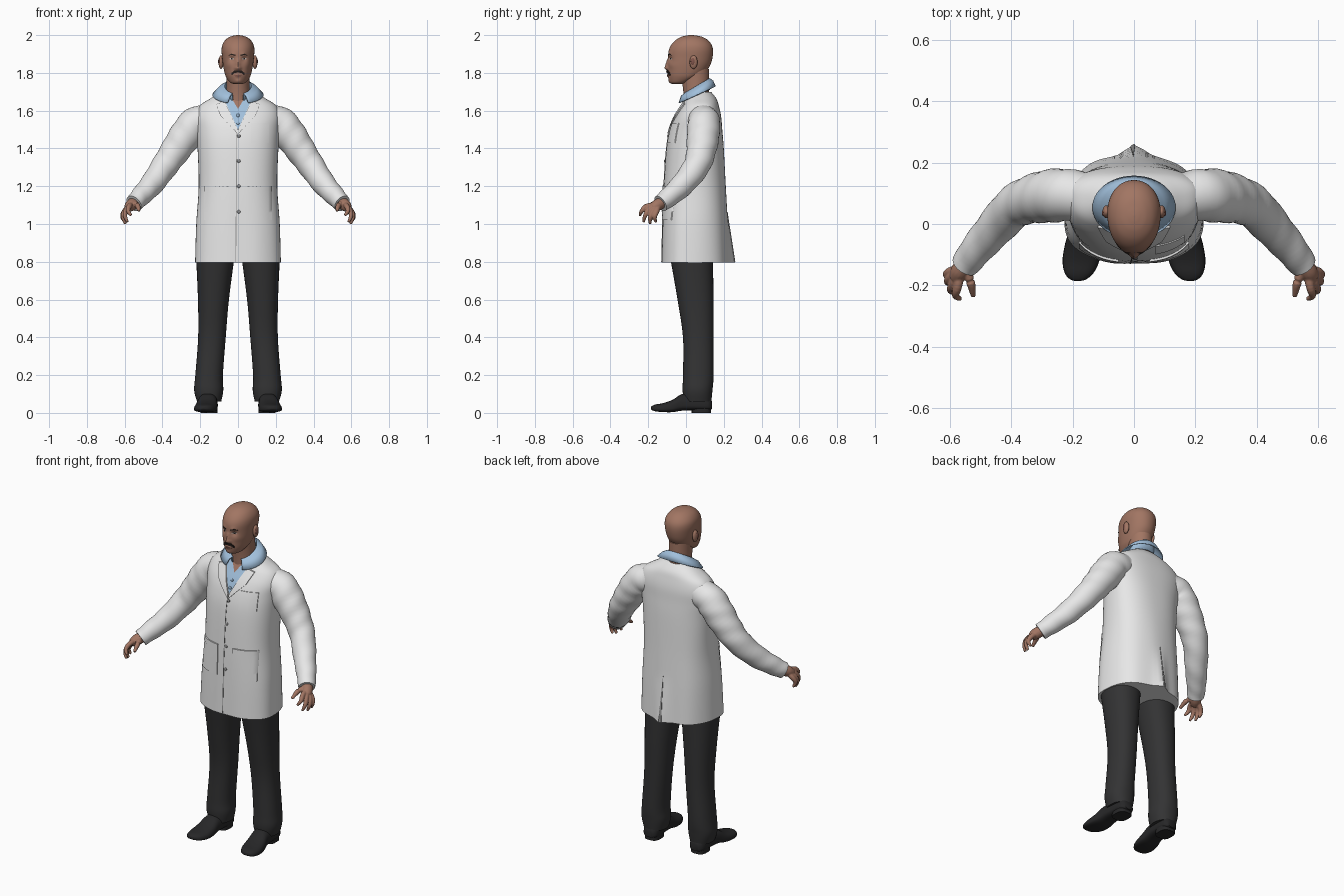
import bpy, bmesh, math
from mathutils import Vector
from mathutils.bvhtree import BVHTree

if "Cube" in bpy.data.objects:
    bpy.data.objects.remove(bpy.data.objects["Cube"])


def material(name, r, g, b):
    m = bpy.data.materials.new(name)
    m.use_nodes = True
    m.diffuse_color = (r, g, b, 1)
    node = next(n for n in m.node_tree.nodes if n.type == "BSDF_PRINCIPLED")
    node.inputs["Base Color"].default_value = (r, g, b, 1)
    node.inputs["Roughness"].default_value = 0.8
    return m


WHITE = material("coat white", .8, .8, .8)
BLUE = material("shirt blue", .36, .53, .72)
SKIN = material("skin", .36, .18, .125)
LIP = material("lip", .22, .09, .07)
TROUSER = material("trouser charcoal", .033, .033, .034)
LEATHER = material("shoe black", .02, .02, .021)
HAIR = material("hair dark", .02, .014, .012)
GREY = material("button grey", .3, .3, .3)


def smooth_path(pts, steps):
    """Catmull-Rom interpolation through rows of numbers."""
    out, last = [], len(pts) - 1
    for i in range(last):
        four = pts[max(i - 1, 0)], pts[i], pts[i + 1], pts[min(i + 2, last)]
        for k in range(steps):
            t = k / steps
            out.append([.5 * (2*q + (r - p)*t + (2*p - 5*q + 4*r - s)*t*t
                              + (3*q - p - 3*r + s)*t**3) for p, q, r, s in zip(*four)])
    return out + [list(pts[last])]


def skin_rings(bm, rings):
    rows = [[bm.verts.new(p) for p in ring] for ring in rings]
    for a, b in zip(rows, rows[1:]):
        for i in range(len(a)):
            j = (i + 1) % len(a)
            bm.faces.new((a[i], a[j], b[j], b[i]))
    bm.faces.new(rows[0])
    bm.faces.new(rows[-1])


def oval(z, cx, rx, yf, yb, ym, n, power):
    """Horizontal section with its own front, back and widest depth."""
    ring = []
    for i in range(n):
        a = math.tau * i / n
        c, s = math.cos(a), math.sin(a)
        x = math.copysign(abs(c) ** power, c) * rx
        y = math.copysign(abs(s) ** power, s) * (yb - ym if s > 0 else ym - yf)
        ring.append((cx + x, ym + y, z))
    return ring


def body(bm, rows, n=48, steps=6, power=1.0):
    skin_rings(bm, [oval(*r, n, power) for r in smooth_path(rows, steps)])


def tube(bm, pts, n=20, steps=5, ripple=0):
    rows, rings = smooth_path(pts, steps), []
    for i, (x, y, z, r) in enumerate(rows):
        a, b = rows[max(i - 1, 0)], rows[min(i + 1, len(rows) - 1)]
        t = (Vector(b[:3]) - Vector(a[:3])).normalized()
        u = t.cross(Vector((.3, 1, .2))).normalized()
        w = u.cross(t)
        ring = []
        for k in range(n):
            g = math.tau * k / n
            rr = r * (1 + ripple * math.sin(i * 1.3 + 2 * g))
            ring.append(Vector((x, y, z)) + rr * (math.cos(g) * u + math.sin(g) * w))
        rings.append(ring)
    skin_rings(bm, rings)


def finish(bm, name, *mats):
    bmesh.ops.recalc_face_normals(bm, faces=bm.faces)
    for f in bm.faces:
        f.smooth = True
    me = bpy.data.meshes.new(name)
    bm.to_mesh(me)
    bm.free()
    me.set_sharp_from_angle(angle=math.radians(50))
    for m in mats:
        me.materials.append(m)
    ob = bpy.data.objects.new(name, me)
    bpy.context.collection.objects.link(ob)
    return ob


def plate(name, outline, tree, mat, lift, grid=.02, facing=1, side=1):
    """Thin patch draped on a surface; facing 1 is the front, -1 the back."""
    bm = bmesh.new()
    bm.faces.new([bm.verts.new((x * side, 0, z)) for x, z in outline])
    for axis in (0, 2):
        vals = [v.co[axis] for v in bm.verts]
        for k in range(math.ceil(min(vals) / grid), math.floor(max(vals) / grid) + 1):
            co, no = Vector(), Vector()
            co[axis], no[axis] = k * grid, 1
            bmesh.ops.bisect_plane(bm, geom=bm.verts[:] + bm.edges[:] + bm.faces[:],
                                   plane_co=co, plane_no=no)
    for v in bm.verts:
        hit = tree.ray_cast(Vector((v.co.x, -facing, v.co.z)), Vector((0, facing, 0)))[0]
        if hit is None:
            hit = tree.find_nearest(Vector((v.co.x, -.1 * facing, v.co.z)))[0]
        v.co.y = hit.y + .003 * facing
    new = bmesh.ops.extrude_face_region(bm, geom=bm.faces[:])["geom"]
    bmesh.ops.translate(bm, vec=(0, -facing * (lift + .003), 0),
                        verts=[g for g in new if isinstance(g, bmesh.types.BMVert)])
    return finish(bm, name, mat)


def ball(name, loc, scale, mat):
    bm = bmesh.new()
    bmesh.ops.create_uvsphere(bm, u_segments=20, v_segments=12, radius=1)
    for v in bm.verts:
        v.co = Vector(loc) + Vector(a * b for a, b in zip(v.co, scale))
    return finish(bm, name, mat)


# Coat body, with the open neckline cut cleanly into its front
bm = bmesh.new()
body(bm, [(.795, 0, .227, -.13, .228, .01), (1.0, 0, .221, -.125, .22, .02),
          (1.2, 0, .208, -.118, .21, .04), (1.4, 0, .214, -.104, .2, .06),
          (1.5, 0, .222, -.085, .192, .08), (1.57, 0, .228, -.058, .186, .09),
          (1.625, 0, .205, -.026, .174, .09), (1.665, 0, .145, -.004, .16, .08),
          (1.7, 0, .088, .012, .132, .07)], n=72, power=.84)
for v in bm.verts:
    x, y, z = v.co
    if y > .1:
        v.co.y += .028 * math.exp(-(x / .035) ** 2) * max(0, (1.05 - z) / .25)
    if z < 1.35:
        v.co.y += .005 * math.sin(38 * x + 1) * (1.35 - z) * (1 if y > .1 else .5)
NECKLINES = ((1.5, .46), (1.61, .62))
for base, slope in NECKLINES:
    for s in (1, -1):
        near = [f for f in bm.faces if f.calc_center_median().y < .06
                and f.calc_center_median().z > 1.45]
        geom = set(near) | {e for f in near for e in f.edges} | {v for f in near for v in f.verts}
        bmesh.ops.bisect_plane(bm, geom=list(geom), plane_co=(0, 0, base),
                               plane_no=(s, 0, -slope))
for f in bm.faces:
    c = f.calc_center_median()
    if c.y < .06:
        f.material_index = sum(abs(c.x) < k * (c.z - b) for b, k in NECKLINES)
coat_tree = BVHTree.FromBMesh(bm)
finish(bm, "coat_body", WHITE, BLUE, SKIN)

# Coat details
plate("coat_opening", [(-.014, .8), (-.01, .8), (-.004, 1.49), (-.008, 1.49)],
      coat_tree, GREY, .002)
plate("back_vent", [(-.012, .8), (.004, .8), (-.002, 1.06)], coat_tree, GREY, .003, facing=-1)
plate("chest_pocket", [(.07, 1.43), (.165, 1.43), (.165, 1.535), (.07, 1.535)],
      coat_tree, WHITE, .004)
for s, label in ((1, "left"), (-1, "right")):
    plate(label + "_lapel", [(.002, 1.478), (.004, 1.505), (.07, 1.648), (.118, 1.635),
                             (.092, 1.572)], coat_tree, WHITE, .008, side=s)
    plate(label + "_pocket", [(.05, 1.02), (.18, 1.02), (.18, 1.2), (.05, 1.2)],
          coat_tree, WHITE, .005, side=s)
    plate(label + "_pocket_trim", [(.05, 1.172), (.18, 1.172), (.18, 1.2), (.05, 1.2)],
          coat_tree, WHITE, .008, side=s)
for z, x, mat in ((1.466, .004, GREY), (1.333, .004, GREY), (1.2, .004, GREY),
                  (1.065, .004, GREY), (1.535, 0, BLUE), (1.575, 0, BLUE)):
    y = coat_tree.ray_cast(Vector((x, -1, z)), Vector((0, 1, 0)))[0].y
    ball("button", (x, y - .002, z), (.009, .004, .009), mat)

# Folded shirt collar, open at the throat
bm = bmesh.new()
rows = []
for rx, ry, z, drop in ((.07, .068, 1.68, .03), (.072, .072, 1.728, .042),
                        (.1, .087, 1.715, .042), (.134, .1, 1.682, .045)):
    row = []
    for i in range(41):
        a = math.radians(-156 + 7.8 * i)
        row.append(bm.verts.new((rx * math.sin(a), .055 + ry * math.cos(a),
                                 z + drop * math.cos(a))))
    rows.append(row)
for a, b in zip(rows, rows[1:]):
    for i in range(40):
        bm.faces.new((a[i], a[i + 1], b[i + 1], b[i]))
collar = finish(bm, "shirt_collar", BLUE)
mod = collar.modifiers.new("thickness", "SOLIDIFY")
mod.thickness, mod.offset = .006, 0

# Neck and head; soft bumps (x, z, radius, push) shape the face
bm = bmesh.new()
body(bm, [(1.6, 0, .07, -.01, .13, .06), (1.7, 0, .062, -.014, .122, .055),
          (1.82, 0, .062, -.03, .122, .05)], n=32)
finish(bm, "neck", SKIN)
bm = bmesh.new()
body(bm, [(1.742, 0, .026, -.072, -.01, -.04), (1.75, 0, .043, -.084, .01, -.03),
          (1.775, 0, .062, -.093, .06, 0), (1.8, 0, .071, -.096, .1, .01),
          (1.84, 0, .079, -.096, .128, .02), (1.88, 0, .084, -.095, .14, .03),
          (1.92, 0, .087, -.091, .143, .035), (1.95, 0, .082, -.077, .135, .035),
          (1.975, 0, .066, -.053, .114, .03), (1.991, 0, .043, -.024, .085, .028),
          (1.998, 0, .02, .004, .052, .028), (2.0, 0, .003, .025, .031, .028)],
     n=80, steps=8, power=.95)
BUMPS = [(0, 1.828, .013, .017), (0, 1.848, .011, .01), (0, 1.865, .01, .006),
         (0, 1.757, .02, .006), (0, 1.786, .014, .004), (0, 1.771, .01, -.004)]
for s in (1, -1):
    BUMPS += [(.033 * s, 1.874, .014, -.009), (.03 * s, 1.896, .013, .005),
              (.05 * s, 1.84, .018, .004), (.012 * s, 1.824, .007, .005)]
for v in bm.verts:
    if v.co.y < 0:
        x, z = v.co.x, v.co.z
        v.co.y -= sum(p * math.exp(-((x - bx)**2 + (z - bz)**2) / r**2)
                      for bx, bz, r, p in BUMPS)
head_tree = BVHTree.FromBMesh(bm)
finish(bm, "head", SKIN)

# Face details
plate("mouth", [(-.024, 1.784), (0, 1.779), (.024, 1.784), (0, 1.791)],
      head_tree, LIP, .002, .006)
for s, label in ((1, "left"), (-1, "right")):
    plate(label + "_moustache", [(0, 1.802), (.02, 1.799), (.035, 1.786), (.034, 1.8),
                                 (.018, 1.814), (0, 1.813)], head_tree, HAIR, .006, .006, side=s)
    plate(label + "_eyebrow", [(.014, 1.889), (.03, 1.895), (.052, 1.892), (.034, 1.902),
                               (.014, 1.896)], head_tree, HAIR, .002, .006, side=s)
    plate(label + "_eye", [(.02, 1.874), (.033, 1.869), (.046, 1.875), (.033, 1.88)],
          head_tree, WHITE, .002, .005, side=s)
    plate(label + "_iris", [(.029, 1.87), (.037, 1.87), (.038, 1.879), (.028, 1.879)],
          head_tree, HAIR, .003, .005, side=s)
    ball(label + "_ear", (.09 * s, .04, 1.857), (.013, .021, .036), SKIN)
    ball(label + "_ear_hollow", (.099 * s, .036, 1.86), (.006, .011, .02), LIP)

# Limbs, made for each side
FINGERS = [((.575, -.205, 1.095), (.565, -.245, 1.045)), ((.588, -.19, 1.082), (.585, -.225, 1.01)),
           ((.597, -.172, 1.072), (.595, -.19, 1.0)), ((.6, -.155, 1.068), (.6, -.16, 1.01))]
for s, label in ((1, "left"), (-1, "right")):
    flip = lambda b: [setattr(v.co, "x", v.co.x * s) for v in b.verts]

    # Sleeve
    bm = bmesh.new()
    tube(bm, [(.15, .093, 1.56, .075), (.225, .095, 1.535, .085), (.28, .09, 1.465, .086),
              (.335, .08, 1.385, .078), (.39, .055, 1.305, .07), (.455, -.015, 1.212, .062),
              (.515, -.085, 1.147, .053), (.552, -.135, 1.108, .046)], n=32, ripple=.025)
    flip(bm)
    finish(bm, label + "_sleeve", WHITE)

    # Hand: palm, fingers and thumb fused together
    bm = bmesh.new()
    tube(bm, [(.545, -.12, 1.118, .03), (.568, -.155, 1.098, .031), (.583, -.178, 1.083, .022)], 16)
    for k, t in FINGERS:
        mid = [(a + b) / 2 + d for a, b, d in zip(k, t, (.012, -.008, 0))]
        tube(bm, [(.563, -.145, 1.1, .016), (*k, .0145), (*mid, .012), (*t, .007)], 12)
    tube(bm, [(.55, -.145, 1.105, .018), (.533, -.19, 1.1, .015), (.524, -.236, 1.07, .008)], 12)
    flip(bm)
    hand = finish(bm, label + "_hand", SKIN)
    mod = hand.modifiers.new("fuse", "REMESH")
    mod.mode, mod.voxel_size, mod.use_smooth_shade = "VOXEL", .0035, True
    mod = hand.modifiers.new("soften", "SMOOTH")
    mod.iterations = 3

    # Trouser leg
    bm = bmesh.new()
    body(bm, [(.06, .153, .064, -.01, .134, .06), (.12, .155, .077, -.018, .14, .06),
              (.2, .153, .073, -.016, .146, .06), (.4, .138, .073, -.016, .146, .06),
              (.6, .13, .082, -.045, .146, .05), (.83, .12, .102, -.085, .142, .03)], n=36, power=.9)
    flip(bm)
    finish(bm, label + "_trouser_leg", TROUSER)

    # Shoe, swept from heel to toe: depth, centre, half width, bottom, top
    bm = bmesh.new()
    rings = []
    for y, cx, w, lo, hi in smooth_path([(.138, .153, .025, .02, .06), (.115, .154, .045, .014, .09),
            (.04, .157, .05, .014, .1), (-.02, .161, .052, .012, .1), (-.07, .167, .059, .004, .07),
            (-.12, .173, .06, .004, .052), (-.16, .179, .047, .008, .045),
            (-.18, .182, .027, .014, .037), (-.186, .183, .008, .02, .03)], 4):
        rings.append([(cx + x, y, z) for x, z, _ in oval(0, 0, w, lo, hi, lo + (hi - lo) * .3, 24, .75)])
    skin_rings(bm, rings)
    body(bm, [(0, .154, .045, .03, .132, .08), (.03, .154, .045, .03, .132, .08)], n=24, power=.7)
    flip(bm)
    finish(bm, label + "_shoe", LEATHER)
